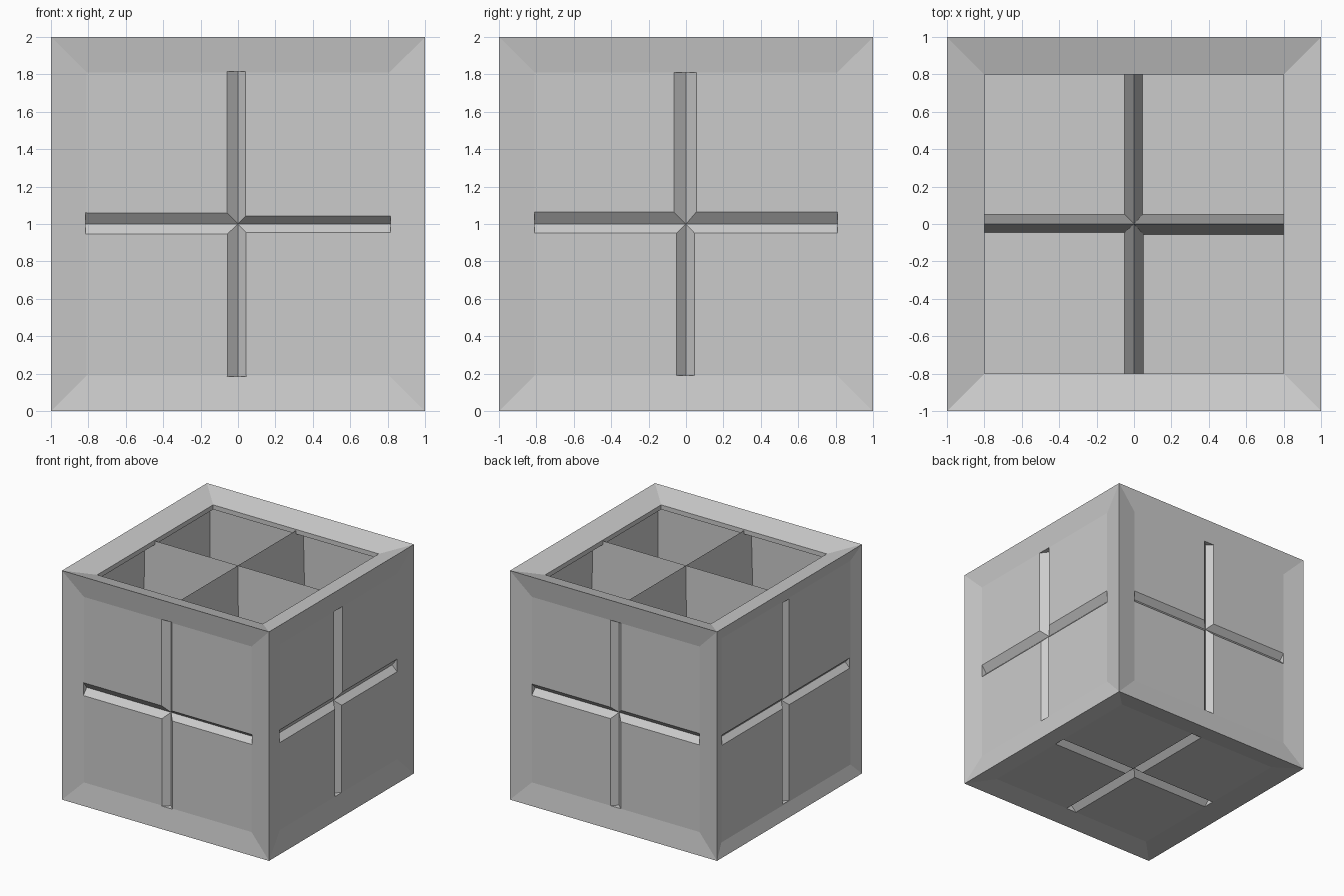
import bpy, bmesh
from mathutils import Vector as V

if "Cube" in bpy.data.objects:
    bpy.data.objects.remove(bpy.data.objects["Cube"])

C = V((0, 0, 1))


def make(name, bm):
    bmesh.ops.recalc_face_normals(bm, faces=bm.faces)
    me = bpy.data.meshes.new(name)
    bm.to_mesh(me)
    bm.free()
    ob = bpy.data.objects.new(name, me)
    bpy.context.collection.objects.link(ob)
    return ob


def prism(name, profile, offset):
    """Extrude a closed profile along an offset."""
    bm = bmesh.new()
    f = bm.faces.new([bm.verts.new(p) for p in profile])
    new = bmesh.ops.extrude_face_region(bm, geom=[f], use_keep_orig=True)['geom']
    bmesh.ops.translate(bm, vec=offset, verts=[g for g in new if isinstance(g, bmesh.types.BMVert)])
    return make(name, bm)


def box(name, h, z0, z1):
    return prism(name, [(-h, -h, z0), (h, -h, z0), (h, h, z0), (-h, h, z0)], V((0, 0, z1 - z0)))


def cut(body, cutter):
    m = body.modifiers.new('cut', 'BOOLEAN')
    m.operation, m.solver, m.object = 'DIFFERENCE', 'EXACT', cutter
    bpy.context.view_layer.objects.active = body
    bpy.ops.object.modifier_apply(modifier=m.name)
    bpy.data.objects.remove(cutter)


# Cube with a shallow sloping frame on every face
bm = bmesh.new()
bmesh.ops.create_cube(bm, size=2)
bmesh.ops.translate(bm, vec=C, verts=bm.verts)
bm.normal_update()
for f in list(bm.faces):
    n = f.normal.copy()
    width, depth = 0.19, 0.03
    if n.z > 0.5:
        width, depth = 0.2, 0.06
    elif n.x < -0.5:
        width, depth = 0.11, 0.035
    bmesh.ops.inset_individual(bm, faces=[f], thickness=width, depth=-depth, use_even_offset=True)
body = make('cube_shell', bm)

# Hollow inside and the open top
cut(body, box('cavity', 0.9, 0.1, 1.9))
cut(body, box('opening', 0.8, 1.8, 2.2))

# V-shaped cross grooves: normal, right, up, arm length, (below, above) widths per arm
std = [(.05, .05), (.05, .05), (.05, .05), (.05, .05)]
X, Y, Z = V((1, 0, 0)), V((0, 1, 0)), V((0, 0, 1))
faces = [
    (-Y, X, Z, .815, [(.045, .042), (.058, .04), (.053, .06), (.057, .044)]),
    (X, Y, Z, .81, [(.048, .064), (.064, .055), (.048, .064), (.05, .045)]),
    (Y, -X, Z, .81, std),
    (-X, -Y, Z, .88, std),
    (-Z, X, -Y, .81, std),
]
for n, u, v, length, widths in faces:
    for (d, s), (a, b) in zip([(u, v), (v, u), (-u, v), (-v, u)], widths):
        bottom = C + n * 0.922 - d * 0.004
        k = 3.0
        rise = n * 0.048 * k
        tri = [bottom, bottom + rise - s * a * k, bottom + rise + s * b * k]
        cut(body, prism('groove', tri, d * (length + 0.004)))

# Knife-edged dividers inside the box: direction, side, widths
for i, (d, s, a, b) in enumerate([(X, Y, .06, .05), (-X, Y, .045, .05),
                                  (Y, X, .05, .045), (-Y, X, .05, .055)]):
    base = V((0, 0, 0.09))
    tri = [V((0, 0, 1.93)), base - s * a, base + s * b]
    prism('divider_%d' % (i + 1), tri, d * 0.91)
